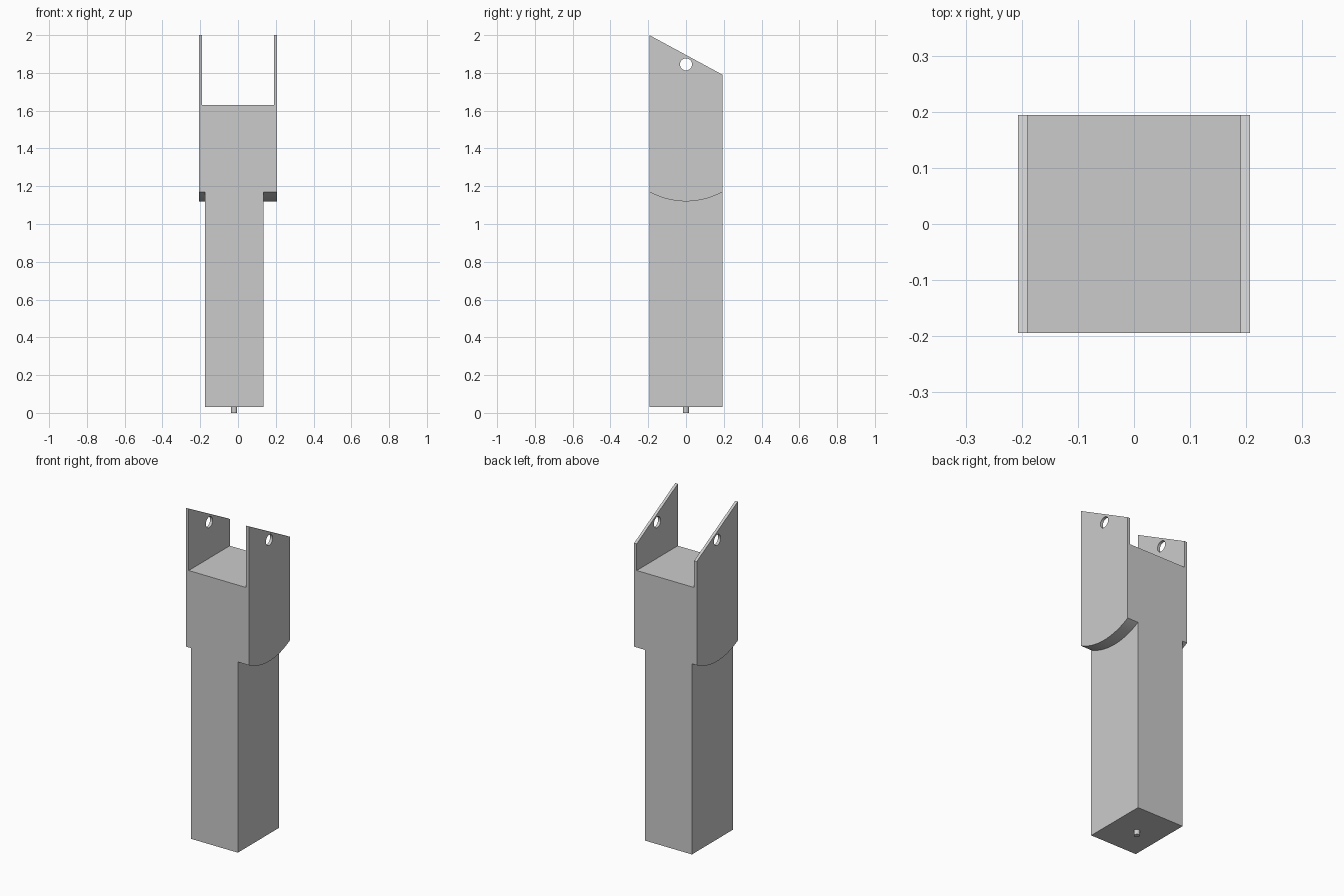
import bpy
import bmesh
from math import cos, sin, asin, pi

if "Cube" in bpy.data.objects:
    bpy.data.objects.remove(bpy.data.objects["Cube"], do_unlink=True)

HALF_W, HALF_D = 0.207, 0.194      # outer half width and half depth
BASE, SHOULDER, FLOOR = 0.03, 1.12, 1.63
INNER = 0.19                       # inside face of the cheeks
COL_MIN, COL_MAX = -0.175, 0.135   # column sides
SAG = 0.05                         # drop of the curved shoulder

grey = bpy.data.materials.new("light grey")
grey.use_nodes = True
grey.diffuse_color = (0.6, 0.6, 0.6, 1)
grey.node_tree.nodes["Principled BSDF"].inputs["Base Color"].default_value = (0.6, 0.6, 0.6, 1)


def prism(name, profile, x0, x1):
    """Extrude a (y, z) outline from x0 to x1."""
    bm = bmesh.new()
    face = bm.faces.new([bm.verts.new((x0, y, z)) for y, z in profile])
    result = bmesh.ops.extrude_face_region(bm, geom=[face])
    moved = [v for v in result["geom"] if isinstance(v, bmesh.types.BMVert)]
    bmesh.ops.translate(bm, verts=moved, vec=(x1 - x0, 0, 0))
    bmesh.ops.recalc_face_normals(bm, faces=bm.faces)
    mesh = bpy.data.meshes.new(name)
    bm.to_mesh(mesh)
    bm.free()
    mesh.materials.append(grey)
    obj = bpy.data.objects.new(name, mesh)
    bpy.context.collection.objects.link(obj)
    return obj


def activate(obj):
    bpy.ops.object.select_all(action='DESELECT')
    obj.select_set(True)
    bpy.context.view_layer.objects.active = obj


def cut(target, cutter):
    cutter.hide_render = True
    mod = target.modifiers.new("cut", 'BOOLEAN')
    mod.operation, mod.solver, mod.object = 'DIFFERENCE', 'EXACT', cutter
    activate(target)
    bpy.ops.object.modifier_apply(modifier=mod.name)
    bpy.data.objects.remove(cutter, do_unlink=True)


# Post with a sloping top
post = prism("fork_post", [(-HALF_D, BASE), (HALF_D, BASE), (HALF_D, 1.79), (-HALF_D, 2.0)],
             -HALF_W, HALF_W)

# Slot between the cheeks
cut(post, prism("slot_cutter", [(-1, FLOOR), (1, FLOOR), (1, 3), (-1, 3)], -INNER, INNER))

# Curved shoulders on both sides of the column
radius = (HALF_D ** 2 + SAG ** 2) / (2 * SAG)
reach = asin(1.2 * HALF_D / radius)
steps = 28
angles = [reach * (1 - 2 * i / steps) for i in range(steps + 1)]
arc = [(radius * sin(a), SHOULDER + radius * (1 - cos(a))) for a in angles]
edge = arc[0][0]
side_profile = [(-edge, -1), (edge, -1)] + arc
cut(post, prism("left_side_cutter", side_profile, COL_MAX, 1))
cut(post, prism("right_side_cutter", side_profile, -1, COL_MIN))

# Pivot hole through both cheeks
circle = [(0.032 * cos(2 * pi * i / 32), 1.845 + 0.032 * sin(2 * pi * i / 32)) for i in range(32)]
cut(post, prism("hole_cutter", circle, -1, 1))
activate(post)
bpy.ops.object.shade_smooth_by_angle(angle=pi / 6)

# Small locating pin under the column
bpy.ops.mesh.primitive_cylinder_add(vertices=32, radius=0.016, depth=BASE,
                                    location=((COL_MIN + COL_MAX) / 2, 0, BASE / 2))
pin = bpy.context.object
pin.name = "bottom_pin"
pin.data.materials.append(grey)
bpy.ops.object.shade_smooth_by_angle(angle=pi / 6)
